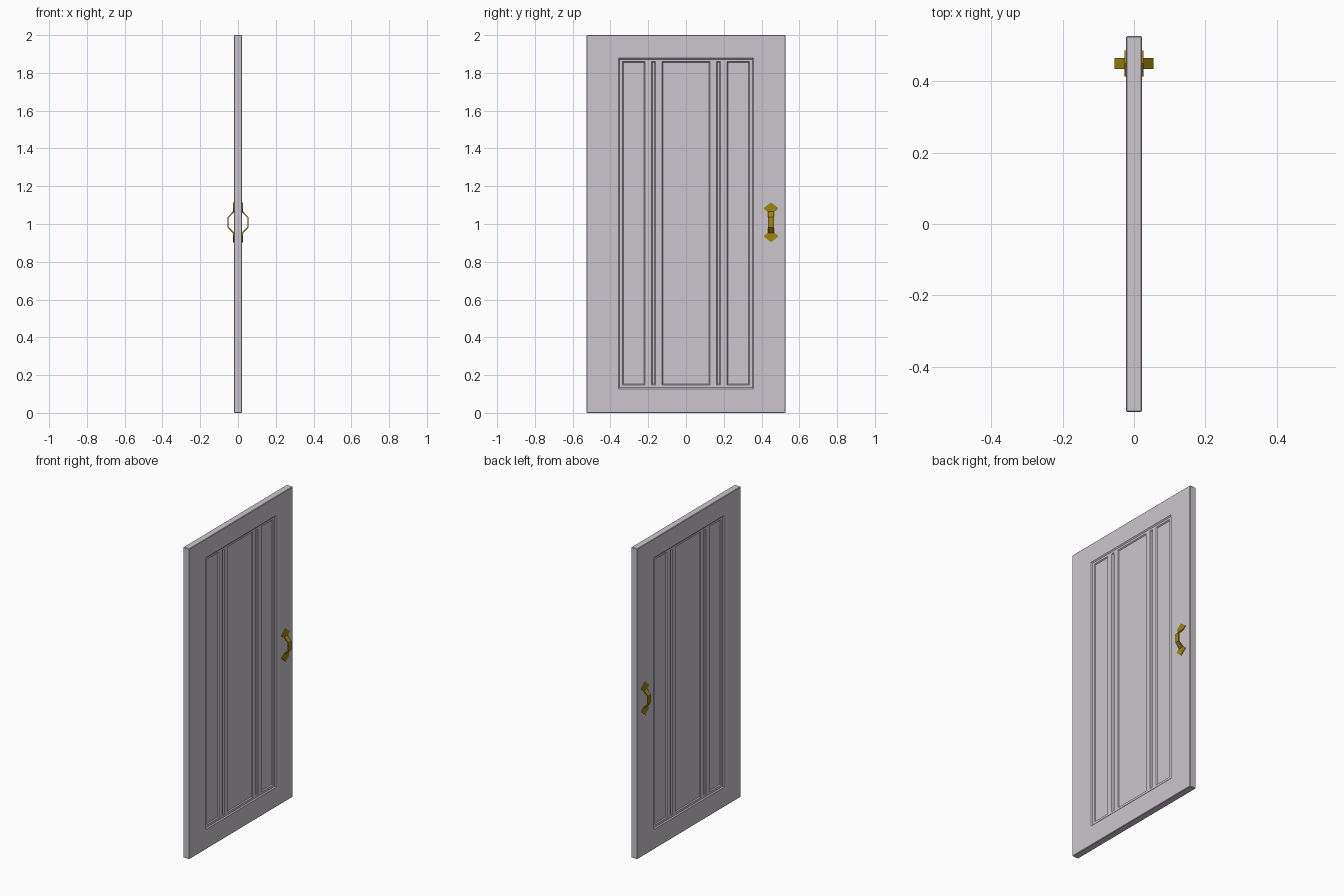
import bpy, bmesh
from mathutils import Vector

if "Cube" in bpy.data.objects:
    bpy.data.objects.remove(bpy.data.objects["Cube"])


def material(name, rgb):
    m = bpy.data.materials.new(name)
    m.diffuse_color = (*rgb, 1)
    m.use_nodes = True
    m.node_tree.nodes["Principled BSDF"].inputs["Base Color"].default_value = m.diffuse_color
    return m


GREY = material("pale grey paint", (0.60, 0.565, 0.61))
BRASS = material("dark brass", (0.34, 0.235, 0.004))


def make_object(name, bm, mat):
    bmesh.ops.recalc_face_normals(bm, faces=bm.faces[:])
    me = bpy.data.meshes.new(name)
    bm.to_mesh(me)
    bm.free()
    me.materials.append(mat)
    ob = bpy.data.objects.new(name, me)
    bpy.context.collection.objects.link(ob)
    return ob


def cut(bm, axis, values):
    normal = Vector((0, 1, 0)) if axis == 1 else Vector((0, 0, 1))
    for v in values:
        bmesh.ops.bisect_plane(bm, geom=bm.verts[:] + bm.edges[:] + bm.faces[:],
                               plane_co=normal * v, plane_no=normal, dist=1e-6)


def sink(bm, y0, y1, z0, z1, width, depth):
    """Recess the rectangle on both broad sides of the door."""
    for side in (-1, 1):
        faces = []
        for f in bm.faces:
            c = f.calc_center_median()
            if f.normal.x * side > 0.9 and y0 < c.y < y1 and z0 < c.z < z1:
                faces.append(f)
        bmesh.ops.inset_region(bm, faces=faces, thickness=width, depth=-depth,
                               use_even_offset=True, use_boundary=True)
        bm.normal_update()


# Door leaf
T, HW, H = 0.022, 0.527, 2.0
bm = bmesh.new()
bmesh.ops.create_cube(bm, size=1)
for v in bm.verts:
    v.co = Vector((v.co.x * 2 * T, v.co.y * 2 * HW, (v.co.z + 0.5) * H))
bmesh.ops.bevel(bm, geom=bm.edges[:], offset=0.003, segments=1, affect='EDGES')

# Large stepped recess
cut(bm, 1, (-0.358, 0.358))
cut(bm, 2, (0.127, 1.879))
bm.normal_update()
sink(bm, -0.358, 0.358, 0.127, 1.879, 0.007, 0.006)

# Narrow strips and panels sunk inside the recess
PANELS = [(-0.126, 0.126)]
for a, b in ((0.161, 0.183), (0.218, 0.336)):
    PANELS += [(a, b), (-b, -a)]
cut(bm, 1, [v for p in PANELS for v in p])
cut(bm, 2, (0.148, 1.859))
bm.normal_update()
for a, b in PANELS:
    sink(bm, a, b, 0.148, 1.859, 0.005, 0.006)
bmesh.ops.dissolve_limit(bm, angle_limit=0.01, verts=bm.verts[:], edges=bm.edges[:])
make_object("door_leaf", bm, GREY)

# Pull handles: a faceted bow between two pointed plates
HY, HZ = 0.45, 1.009


def prism(bm, points, offset):
    verts = [bm.verts.new(p) for p in points]
    face = bm.faces.new(verts)
    ext = bmesh.ops.extrude_face_region(bm, geom=[face], use_keep_orig=True)
    moved = [g for g in ext["geom"] if isinstance(g, bmesh.types.BMVert)]
    bmesh.ops.translate(bm, verts=moved, vec=offset)


PLATE = [(0.015, 0.053), (0.036, 0.069), (0.036, 0.077), (0, 0.106),
         (-0.036, 0.077), (-0.036, 0.069), (-0.015, 0.053)]
OUTER = [(0.024, 0.060), (0.055, 0.028), (0.055, -0.028), (0.024, -0.060)]
INNER = [(0.024, -0.051), (0.049, -0.025), (0.049, 0.025), (0.024, 0.051)]
for side, name in ((-1, "handle_left"), (1, "handle_right")):
    bm = bmesh.new()
    for end in (-1, 1):
        prism(bm, [(side * (T - 0.002), HY + y, HZ + end * z) for y, z in PLATE],
              Vector((side * 0.006, 0, 0)))
    prism(bm, [(side * x, HY - 0.015, HZ + z) for x, z in OUTER + INNER],
          Vector((0, 0.03, 0)))
    make_object(name, bm, BRASS)
